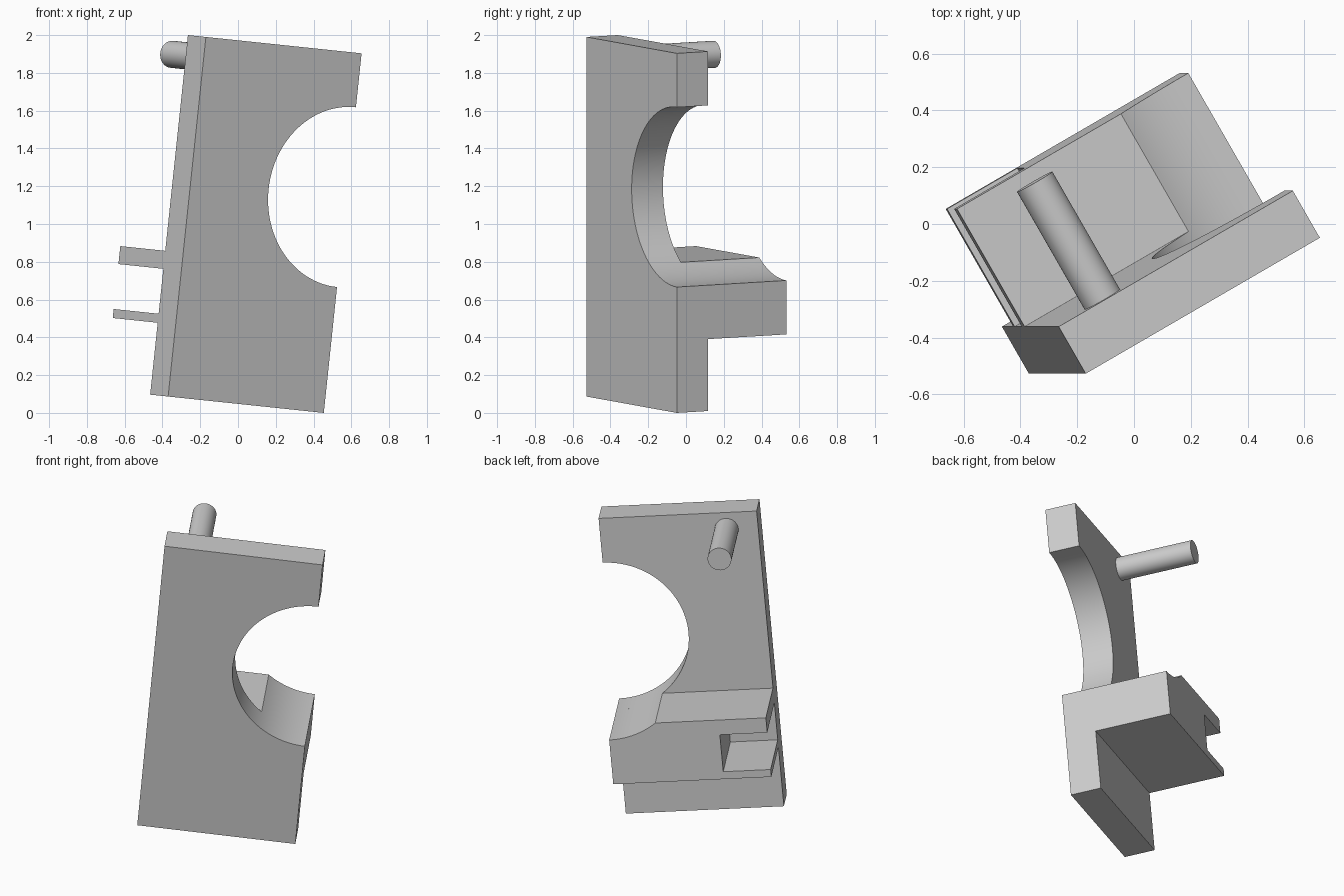
import bpy
import bmesh
from math import cos, sin, radians, pi, atan2
from mathutils import Matrix, Vector

cube = bpy.data.objects.get("Cube")
if cube:
    bpy.data.objects.remove(cube, do_unlink=True)

# Part design units: plate is 10 wide, 20 tall and 2 thick, then turned and tilted
UNIT = 0.0957
TURN = Matrix.Rotation(radians(6), 4, 'Y') @ Matrix.Rotation(radians(30), 4, 'Z')
PLACE = Matrix.Translation((-0.37, -0.527, 0.0866)) @ TURN @ Matrix.Scale(UNIT, 4)

grey = bpy.data.materials.new("plain grey")
grey.use_nodes = True
grey.diffuse_color = (0.6, 0.6, 0.6, 1)
grey.node_tree.nodes["Principled BSDF"].inputs["Base Color"].default_value = (0.6, 0.6, 0.6, 1)


def arc(cx, cz, r, start, end, steps):
    return [(cx + r * cos(start + (end - start) * i / steps),
             cz + r * sin(start + (end - start) * i / steps)) for i in range(steps + 1)]


def prism(name, profile, front, back):
    """Extrude an x-z profile between two depths and place it."""
    bm = bmesh.new()
    face = bm.faces.new([bm.verts.new((x, front, z)) for x, z in profile])
    grown = bmesh.ops.extrude_face_region(bm, geom=[face], use_keep_orig=True)
    moved = [v for v in grown["geom"] if isinstance(v, bmesh.types.BMVert)]
    bmesh.ops.translate(bm, verts=moved, vec=Vector((0, back - front, 0)))
    bmesh.ops.recalc_face_normals(bm, faces=bm.faces)
    bm.transform(PLACE)
    mesh = bpy.data.meshes.new(name)
    bm.to_mesh(mesh)
    bm.free()
    mesh.materials.append(grey)
    obj = bpy.data.objects.new(name, mesh)
    bpy.context.collection.objects.link(obj)
    bpy.ops.object.select_all(action='DESELECT')
    obj.select_set(True)
    bpy.context.view_layer.objects.active = obj
    bpy.ops.object.shade_smooth_by_angle(angle=radians(30))
    return obj


# Plate with a half-round bite in its right edge
bite = arc(10, 12, 5, 1.5 * pi, 0.5 * pi, 64)
prism("plate", [(0, 0), (10, 0)] + bite + [(10, 20), (0, 20)], 0, 2)

# Rear block sharing the bite, with a slot open to the left side
block_bite = arc(10, 12, 5, 1.5 * pi, atan2(-4, -3) + 2 * pi, 16)
slot = [(0, 7), (3, 7), (3, 4.5), (0, 4.5)]
prism("rear_block", [(0, 4), (10, 4)] + block_bite + [(0, 8)] + slot, 2, 7)

# Round pin near the top rear corner
prism("rear_pin", arc(2, 18.85, 0.75, 0, 2 * pi, 48)[:-1], 2, 7)
